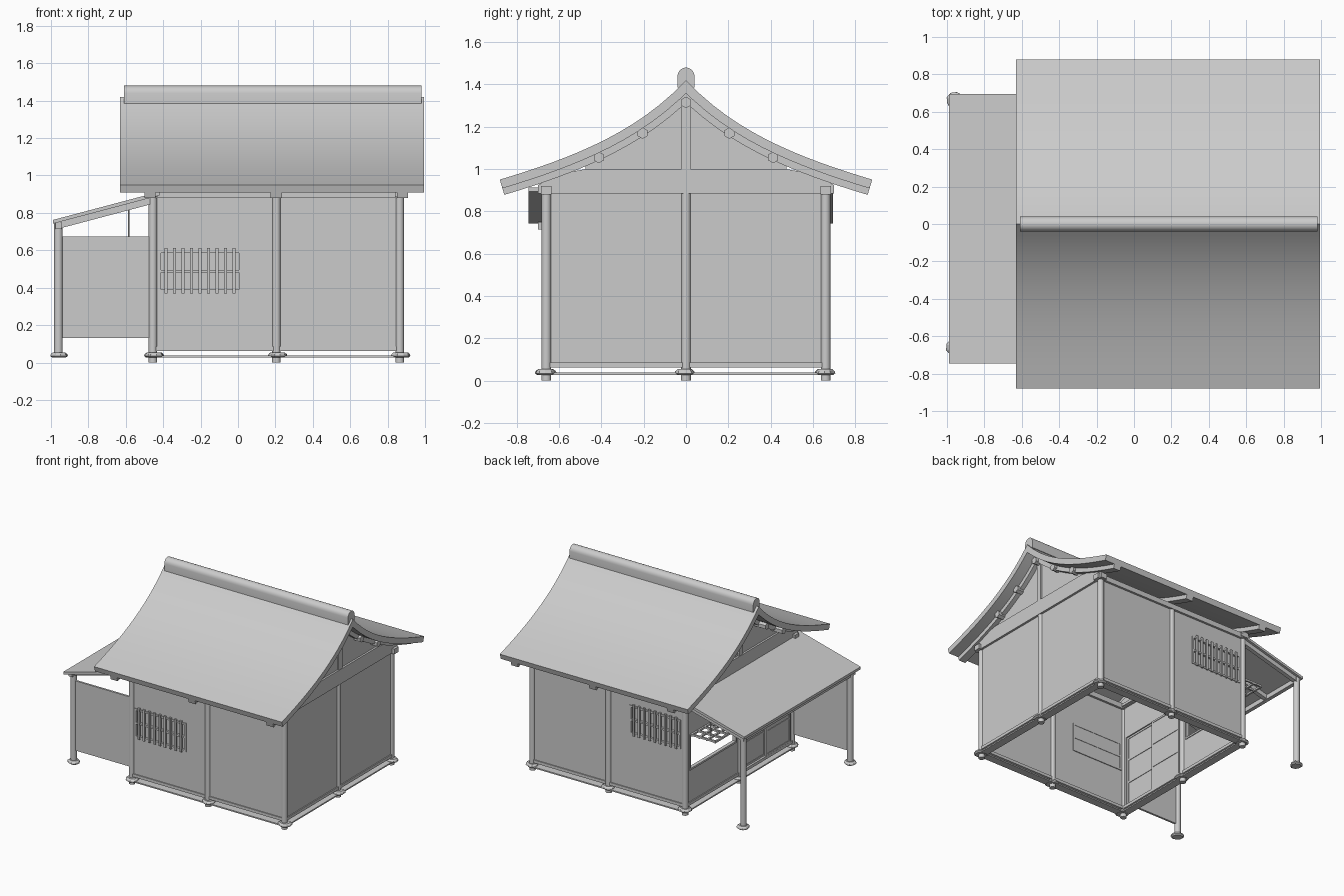
import bpy, bmesh, math, random
from mathutils import Vector

if "Cube" in bpy.data.objects:
    bpy.data.objects.remove(bpy.data.objects["Cube"])
random.seed(4)


def finish(name, bm, smooth=False):
    bmesh.ops.recalc_face_normals(bm, faces=bm.faces)
    me = bpy.data.meshes.new(name)
    bm.to_mesh(me)
    bm.free()
    ob = bpy.data.objects.new(name, me)
    bpy.context.collection.objects.link(ob)
    if smooth:
        bpy.context.view_layer.objects.active = ob
        ob.select_set(True)
        bpy.ops.object.shade_smooth_by_angle(angle=math.radians(35))
        ob.select_set(False)
    return ob


def box(name, x0, x1, y0, y1, z0, z1):
    bm = bmesh.new()
    bmesh.ops.create_cube(bm, size=1)
    for v in bm.verts:
        v.co = Vector((x1 if v.co.x > 0 else x0, y1 if v.co.y > 0 else y0, z1 if v.co.z > 0 else z0))
    return finish(name, bm)


def extrude(name, pts, a, b, axis='x', smooth=False):
    """Profile in (y,z) pushed along x, or in (x,z) pushed along y."""
    bm = bmesh.new()
    co = (lambda p, d: (d, p[0], p[1])) if axis == 'x' else (lambda p, d: (p[0], d, p[1]))
    f = bm.faces.new([bm.verts.new(co(p, a)) for p in pts])
    r = bmesh.ops.extrude_face_region(bm, geom=[f])
    d = Vector((b - a, 0, 0)) if axis == 'x' else Vector((0, b - a, 0))
    bmesh.ops.translate(bm, verts=[v for v in r['geom'] if isinstance(v, bmesh.types.BMVert)], vec=d)
    return finish(name, bm, smooth)


def cylinder(name, x, y, z0, z1, r, n=16):
    bm = bmesh.new()
    bmesh.ops.create_cone(bm, cap_ends=True, segments=n, radius1=r, radius2=r, depth=z1 - z0)
    bmesh.ops.translate(bm, verts=bm.verts, vec=(x, y, (z0 + z1) / 2))
    return finish(name, bm, True)


def stone(x, y):
    bm = bmesh.new()
    rings = []
    jit = [random.uniform(0.9, 1.1) for _ in range(9)]
    for r, z in ((0.036, 0.027), (0.046, 0.035), (0.043, 0.045), (0.032, 0.054)):
        rings.append([bm.verts.new((x + r * j * math.cos(i * math.tau / 9), y + r * j * math.sin(i * math.tau / 9), z))
                      for i, j in enumerate(jit)])
    for a, b in zip(rings, rings[1:]):
        for i in range(9):
            bm.faces.new((a[i], a[(i + 1) % 9], b[(i + 1) % 9], b[i]))
    bm.faces.new(rings[0])
    bm.faces.new(rings[-1])
    finish("foundation_stone", bm)


# Curved roof section
def roof_z(y):
    return 1.42 - 0.23 * y - 0.291 * (1 - math.exp(-2.85 * y))


def roof_curve(t, ymax=0.88, n=14):
    """Right half of the roof line, offset down by t, starting at the ridge."""
    pts = [(0, 1.42 - t * 1.457)]
    for i in range(1, n + 1):
        y = ymax * i / n
        s = 0.23 + 0.829 * math.exp(-2.85 * y)
        k = t / math.hypot(1, s)
        if y - s * k > 0.01:
            pts.append((y - s * k, roof_z(y) - k))
    return pts


def full(half):
    return [(-y, z) for y, z in reversed(half[1:])] + half


def layer(t0, t1):
    return full(roof_curve(t0)) + list(reversed(full(roof_curve(t1))))


X0, X1, XM, Y = -0.455, 0.865, 0.205, 0.66

extrude("main_roof", layer(0, 0.043), -0.63, 0.995, smooth=True)
for a in (-0.5, XM - 0.03, 0.85):
    extrude("curved_rafter", layer(0.042, 0.075), a, a + 0.06, smooth=True)
cap = [(-0.04, 1.385), (0.04, 1.385)] + [(0.04 * math.cos(i * math.pi / 10), 1.44 + 0.04 * math.sin(i * math.pi / 10))
                                         for i in range(11)]
extrude("ridge_cap", cap, -0.61, 0.98, smooth=True)

# Purlins under the roof
for y, z in ((0, 1.315), (0.205, 1.17), (-0.205, 1.17), (0.412, 1.055), (-0.412, 1.055)):
    hexa = [(y + 0.027 * math.sin(i * math.pi / 3), z + 0.027 * math.cos(i * math.pi / 3)) for i in range(6)]
    extrude("purlin", hexa, -0.56, 0.93)

# Gable ends: tie beam, infill and king post
under = roof_curve(0.074)
inner = [(y, z) for y, z in under if y < 0.475]
low = [(y, z) for y, z in under if 0.475 < y < 0.7]
for x in (X0, X1):
    extrude("gable_infill", full(inner) + [(0.475, 1.0), (-0.475, 1.0)], x - 0.01, x + 0.01)
    tie = full([(0, 1.0), (0.475, 1.0)] + low + [(0.7, 0.925), (0.7, 0.885)])
    extrude("tie_beam", tie, x - 0.025, x + 0.025)
    box("king_post", x - 0.022, x + 0.022, -0.022, 0.022, 0.99, 1.3)

# Posts on stones
for x, y in [(x, s * Y) for x in (X0, XM, X1) for s in (-1, 1)] + [(X0, 0), (X1, 0)]:
    cylinder("post", x, y, 0, 0.9, 0.023)
    stone(x, y)
    stone(x + 0.012, y - 0.006)
for s in (-1, 1):
    cylinder("lean_to_post", -0.96, s * Y, 0.03, 0.75, 0.023)
    stone(-0.957, s * Y)

# Sills, ground strips and wall plates
for s in (-1, 1):
    y, x = s * Y, (X1 if s > 0 else X0)
    box("ground_strip", X0, X1, y - 0.03, y + 0.03, 0.028, 0.038)
    box("ground_strip", x - 0.03, x + 0.03, -Y, Y, 0.028, 0.038)
    box("sill", X0, X1, y - 0.016, y + 0.016, 0.062, 0.085)
    box("sill", x - 0.016, x + 0.016, -Y, Y, 0.062, 0.085)
    box("wall_plate", -0.5, 0.91, y - 0.025, y + 0.025, 0.88, 0.92)


def panel(name, axis, c, u0, u1, z0, z1, t=0.008, off=0.0):
    """Flat board in the wall plane: along x at y=c, or along y at x=c."""
    c += off
    if axis == 'x':
        return box(name, u0, u1, c - t, c + t, z0, z1)
    return box(name, c - t, c + t, u0, u1, z0, z1)


def wall(axis, c, u0, u1, hole=None, z0=0.065, z1=0.89):
    if not hole:
        panel("wall", axis, c, u0, u1, z0, z1)
        return
    a, b, h0, h1 = hole
    for r in ((u0, a, z0, z1), (b, u1, z0, z1), (a, b, z0, h0), (a, b, h1, z1)):
        panel("wall", axis, c, *r)


def frame(axis, c, a, b, h0, h1, w=0.014, t=0.014, rails=1):
    for r in ((a, a + w, h0, h1), (b - w, b, h0, h1), (a, b, h0, h0 + w), (a, b, h1 - w, h1)):
        panel("window_frame", axis, c, *r, t=t)
    for i in range(rails):
        z = h0 + (h1 - h0) * (i + 1) / (rails + 1)
        panel("window_rail", axis, c, a, b, z - 0.007, z + 0.007, t=t)


# Front and back walls with barred windows
for s, h0, h1 in ((-1, 0.375, 0.6), (1, 0.51, 0.735)):
    y = s * Y
    wall('x', y, X0, XM, (-0.425, 0.02, h0, h1))
    wall('x', y, XM, X1)
    frame('x', y, -0.425, 0.02, h0, h1)
    panel("window_paper", 'x', y, -0.42, 0.015, h0, h1, t=0.003, off=-s * 0.008)
    for i in range(9):
        x = -0.385 + i * 0.0455
        panel("window_bar", 'x', y, x - 0.008, x + 0.008, h0 - 0.007, h1 + 0.012, t=0.007, off=s * 0.016)

# Right end wall
wall('y', X1, -Y, 0)
wall('y', X1, 0, Y)

# Left end wall: open window at the back half, sliding doors at the front half
wall('y', X0, 0, Y, (0.04, 0.62, 0.33, 0.61))
frame('y', X0, 0.04, 0.62, 0.33, 0.61, rails=0)
wall('y', X0, -Y, 0, (-0.62, -0.03, 0.085, 0.64), z0=0.065)
for u, off in ((-0.62, -0.008), (-0.33, 0.008)):
    frame('y', X0 + off, u, u + 0.3, 0.085, 0.64, t=0.007, rails=2)
    panel("door_board", 'y', X0 + off, u, u + 0.3, 0.085, 0.64, t=0.003)

# Lattice shutter propped up under the lean-to, with hanging rods
for i in range(4):
    x = -0.47 - i * 0.068
    box("shutter_slat", x - 0.007, x + 0.007, 0.05, 0.61, 0.596, 0.61)
for i in range(8):
    y = 0.057 + i * 0.078
    box("shutter_slat", -0.68, -0.465, y - 0.007, y + 0.007, 0.6, 0.614)
for y in (0.13, 0.53):
    cylinder("shutter_rod", -0.585, y, 0.6, 0.84, 0.004, 8)


# Lean-to roof on sloping rafters
def slope(x, d):
    return 0.762 + 0.265 * (x + 0.99) - d


def slanted(name, xa, xb, d0, d1, ya, yb):
    extrude(name, [(xa, slope(xa, d0)), (xb, slope(xb, d0)), (xb, slope(xb, d1)), (xa, slope(xa, d1))], ya, yb, 'y')


slanted("lean_to_roof", -0.99, -0.42, 0, 0.02, -0.745, 0.695)
for y in (-Y, -0.33, 0, 0.33, Y):
    slanted("lean_to_rafter", -0.965, -0.46, 0.019, 0.055, y - 0.016, y + 0.016)
box("lean_to_beam", -0.975, -0.945, -0.7, 0.68, 0.715, 0.75)
panel("side_screen", 'x', -Y, -0.94, -0.47, 0.13, 0.675)
